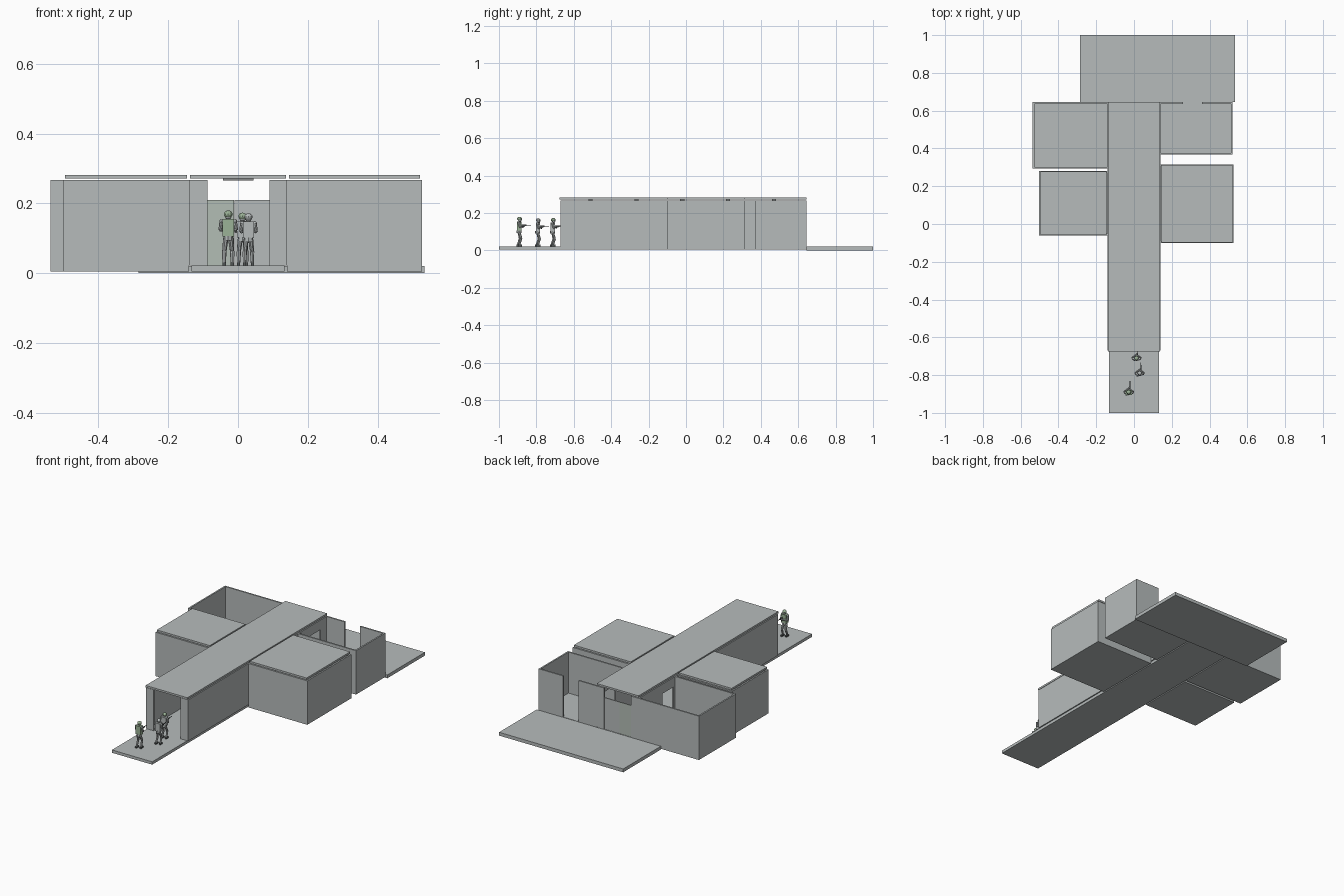
import bpy, bmesh
from mathutils import Vector, Matrix

cube = bpy.data.objects.get("Cube")
if cube:
    bpy.data.objects.remove(cube, do_unlink=True)


def material(name, r, g, b):
    m = bpy.data.materials.new(name)
    m.use_nodes = True
    m.diffuse_color = (r, g, b, 1)
    m.node_tree.nodes["Principled BSDF"].inputs["Base Color"].default_value = (r, g, b, 1)
    return m


concrete = material("concrete grey", 0.47, 0.50, 0.50)
door_green = material("pale door green", 0.45, 0.51, 0.46)
lamp_grey = material("lamp grey", 0.25, 0.26, 0.26)
green = material("uniform green", 0.33, 0.45, 0.31)
pale = material("uniform grey", 0.46, 0.49, 0.49)
dark = material("weapon dark grey", 0.08, 0.09, 0.09)

FLOOR, WALL_TOP, DOOR_TOP, T = 0.022, 0.267, 0.21, 0.009


def add_box(bm, x0, x1, y0, y1, z0, z1, slot=0):
    size = Matrix.Diagonal((x1 - x0, y1 - y0, z1 - z0, 1))
    centre = Matrix.Translation(((x0 + x1) / 2, (y0 + y1) / 2, (z0 + z1) / 2))
    made = bmesh.ops.create_cube(bm, size=1, matrix=centre @ size)
    paint(made, slot)


def paint(made, slot):
    for f in {f for v in made["verts"] for f in v.link_faces}:
        f.material_index = slot


def finish(name, bm, mats, location=(0, 0, 0), scale=1.0):
    mesh = bpy.data.meshes.new(name)
    bm.to_mesh(mesh)
    bm.free()
    for m in mats:
        mesh.materials.append(m)
    ob = bpy.data.objects.new(name, mesh)
    ob.location = location
    ob.scale = (scale,) * 3
    bpy.context.collection.objects.link(ob)
    return ob


def slab(name, x0, x1, y0, y1, z0, z1, mat=concrete):
    bm = bmesh.new()
    add_box(bm, x0, x1, y0, y1, z0, z1)
    return finish(name, bm, [mat])


def wall(name, axis, at, start, end, gaps=()):
    """Wall from start to end along axis; a gap is (start, end, top)."""
    bm = bmesh.new()

    def piece(a, b, z0, z1):
        if axis == "x":
            add_box(bm, a, b, at, at + T, z0, z1)
        else:
            add_box(bm, at, at + T, a, b, z0, z1)

    here = start
    for a, b, top in gaps:
        piece(here, a, FLOOR, WALL_TOP)
        if top < WALL_TOP:
            piece(a, b, top, WALL_TOP)
        here = b
    piece(here, end, FLOOR, WALL_TOP)
    return finish(name, bm, [concrete])


# Corridor with its porch and the rear terrace
HALF, FRONT, BACK = 0.14, -0.67, 0.645
slab("corridor_floor", -0.133, 0.133, -1, BACK, 0.005, FLOOR)
slab("rear_terrace", -0.285, 0.535, BACK, 1, 0, 0.02)
slab("corridor_roof", -0.138, 0.138, FRONT - 0.005, BACK, 0.271, 0.282)
wall("corridor_front_wall", "x", FRONT, -HALF + T, HALF - T, [(-0.088, 0.09, WALL_TOP)])
wall("corridor_left_wall", "y", HALF - T, FRONT, BACK,
     [(0.05, 0.15, DOOR_TOP), (0.48, 0.58, DOOR_TOP)])
wall("corridor_right_wall", "y", -HALF, FRONT, BACK,
     [(0.05, 0.15, DOOR_TOP), (0.32, 0.42, DOOR_TOP)])
wall("corridor_back_wall", "x", BACK - T, -HALF + T, HALF - T, [(-0.088, 0.09, WALL_TOP)])

# Rear double door and ceiling lamps
slab("rear_door_right", -0.088, -0.012, BACK - 0.008, BACK - 0.002, FLOOR, DOOR_TOP, door_green)
slab("rear_door_left", -0.01, 0.09, BACK - 0.008, BACK - 0.002, FLOOR, DOOR_TOP)
for i in range(5):
    y = -0.51 + 0.245 * i
    slab(f"ceiling_lamp_{i + 1}", -0.043, 0.045, y - 0.011, y + 0.011, 0.266, 0.271, lamp_grey)


def room(name, side, outer, y0, y1, roof, back_gaps=()):
    """Three-walled room against the corridor; side is +1 for left."""
    lo, hi = sorted((side * HALF, side * outer))
    slab(name + "_floor", lo, hi, y0, y1, 0.005, FLOOR)
    wall(name + "_front_wall", "x", y0, lo, hi)
    wall(name + "_back_wall", "x", y1 - T, lo, hi, back_gaps)
    side_at = hi - T if side > 0 else lo
    wall(name + "_side_wall", "y", side_at, y0 + T, y1 - T)
    if roof:
        slab(name + "_roof", lo + 0.006, hi - 0.006, y0 + 0.002, y1 - 0.002, 0.271, 0.282)


room("left_front_room", 1, 0.528, -0.1, 0.315, True)
room("right_front_room", -1, 0.502, -0.06, 0.28, True)
room("left_back_room", 1, 0.522, 0.368, BACK, False, [(0.26, 0.36, WALL_TOP)])
room("right_back_room", -1, 0.537, 0.293, BACK, False)


# Guards
def limb(bm, points, r0, r1, slot):
    """Tapered tube sections through the points."""
    n = len(points) - 1
    for i in range(n):
        a, b = Vector(points[i]), Vector(points[i + 1])
        ra, rb = (r0 + (r1 - r0) * k / n for k in (i, i + 1))
        turn = (b - a).to_track_quat("Z", "Y").to_matrix().to_4x4()
        made = bmesh.ops.create_cone(
            bm, cap_ends=True, segments=8, radius1=ra, radius2=rb, depth=(b - a).length,
            matrix=Matrix.Translation((a + b) / 2) @ turn)
        paint(made, slot)


def ball(bm, centre, radius, slot, squash=1.0):
    made = bmesh.ops.create_uvsphere(
        bm, u_segments=10, v_segments=7, radius=radius,
        matrix=Matrix.Translation(centre) @ Matrix.Diagonal((1, 1, squash, 1)))
    paint(made, slot)


def guard(name, x, y, scale, vest, helmet):
    bm = bmesh.new()
    for s in (-1, 1):
        # Legs and boots
        limb(bm, [(s * 0.007, -0.004, 0.078), (s * 0.011, 0.006 + s * 0.003, 0.042),
                  (s * 0.012, -0.006 + s * 0.004, 0.006)], 0.008, 0.005, 0)
        add_box(bm, s * 0.012 - 0.005, s * 0.012 + 0.005, -0.013 + s * 0.004,
                0.01 + s * 0.004, 0, 0.009, 3)
        # Arms reaching for the rifle
        limb(bm, [(s * 0.019, -0.003, 0.127), (s * 0.023, 0.002, 0.102),
                  (0.007, 0.02 + s * -0.006, 0.109)], 0.006, 0.0045, 0)
        ball(bm, (s * 0.019, -0.003, 0.127), 0.007, 0)
    # Torso, belt and vest
    limb(bm, [(0, -0.003, 0.071), (0, -0.003, 0.085)], 0.014, 0.014, 0)
    add_box(bm, -0.017, 0.017, -0.014, 0.01, 0.083, 0.133, 1)
    # Neck, head and helmet
    limb(bm, [(0, 0, 0.13), (0, 0.001, 0.142)], 0.005, 0.005, 0)
    ball(bm, (0, 0.002, 0.143), 0.0105, 0, 1.1)
    ball(bm, (0, 0, 0.147), 0.0128, 2, 0.85)
    # Rifle
    add_box(bm, 0.005, 0.009, 0.002, 0.036, 0.108, 0.116, 3)
    limb(bm, [(0.007, 0.036, 0.113), (0.007, 0.06, 0.113)], 0.002, 0.0015, 3)
    add_box(bm, 0.005, 0.009, 0.016, 0.021, 0.098, 0.109, 3)
    finish(name, bm, [pale, vest, helmet, dark], (x, y, FLOOR), scale)


guard("guard_front", -0.028, -0.89, 1.0, green, green)
guard("guard_middle", 0.03, -0.79, 0.95, pale, pale)
guard("guard_back", 0.013, -0.71, 0.96, pale, green)
